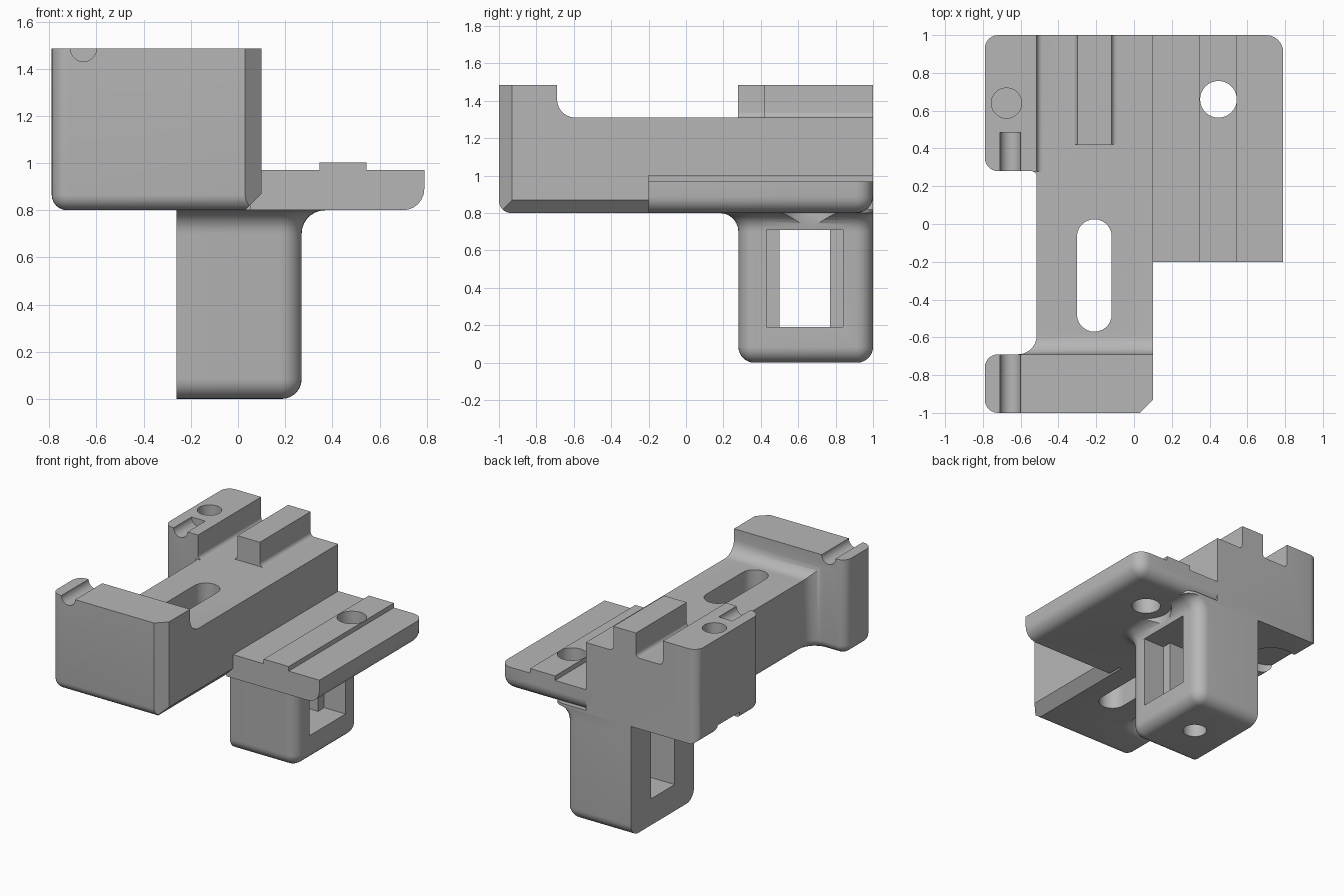
import bpy, bmesh, math
from mathutils import Vector

if "Cube" in bpy.data.objects:
    bpy.data.objects.remove(bpy.data.objects["Cube"])

grey = bpy.data.materials.new("plain grey")
grey.diffuse_color = (0.47, 0.47, 0.47, 1)
grey.use_nodes = True
grey.node_tree.nodes["Principled BSDF"].inputs["Base Color"].default_value = grey.diffuse_color


def rounded(corners, n=7):
    """2D outline from (a, b, radius) corners; rounded corners are right angles."""
    out = []
    for i, (a, b, r) in enumerate(corners):
        p = Vector((a, b))
        if r == 0:
            out.append(p)
            continue
        u = (Vector(corners[i - 1][:2]) - p).normalized()
        v = (Vector(corners[(i + 1) % len(corners)][:2]) - p).normalized()
        c = p + (u + v) * r
        for k in range(n + 1):
            t = math.pi / 2 * k / n
            out.append(c - (v * math.cos(t) + u * math.sin(t)) * r)
    return out


def make(name, bm):
    bmesh.ops.recalc_face_normals(bm, faces=bm.faces)
    me = bpy.data.meshes.new(name)
    bm.to_mesh(me)
    bm.free()
    me.materials.append(grey)
    ob = bpy.data.objects.new(name, me)
    bpy.context.collection.objects.link(ob)
    return ob


def loft(name, rings):
    bm = bmesh.new()
    vs = [[bm.verts.new(p) for p in ring] for ring in rings]
    n = len(vs[0])
    for lo, hi in zip(vs, vs[1:]):
        for i in range(n):
            j = (i + 1) % n
            bm.faces.new((lo[i], lo[j], hi[j], hi[i]))
    bm.faces.new(vs[0][::-1])
    bm.faces.new(vs[-1])
    return make(name, bm)


def prism(name, corners, axis, lo, hi):
    place = {'x': lambda a, b, h: (h, a, b),
             'y': lambda a, b, h: (a, h, b),
             'z': lambda a, b, h: (a, b, h)}[axis]
    pts = rounded(corners)
    return loft(name, [[place(p.x, p.y, h) for p in pts] for h in (lo, hi)])


def rect(a0, a1, b0, b1, r=0):
    return [(a0, b0, r), (a1, b0, r), (a1, b1, r), (a0, b1, r)]


def cylinder(name, a, b, r, axis, lo, hi, n=40):
    pts = [(a + r * math.cos(2 * math.pi * i / n),
            b + r * math.sin(2 * math.pi * i / n), 0) for i in range(n)]
    return prism(name, pts, axis, lo, hi)


def combine(ob, other, op='DIFFERENCE'):
    """Apply a boolean and remove the helper."""
    m = ob.modifiers.new("bool", 'BOOLEAN')
    m.operation, m.object, m.solver = op, other, 'EXACT'
    dg = bpy.context.evaluated_depsgraph_get()
    dg.update()
    me = bpy.data.meshes.new_from_object(ob.evaluated_get(dg))
    ob.modifiers.clear()
    ob.data = me
    bpy.data.objects.remove(other)


def round_edges(ob, rule, offset):
    bm = bmesh.new()
    bm.from_mesh(ob.data)
    edges = [e for e in bm.edges if rule(*(v.co for v in e.verts))]
    bmesh.ops.bevel(bm, geom=edges, offset=offset, segments=6, profile=0.5,
                    affect='EDGES', clamp_overlap=False)
    bmesh.ops.recalc_face_normals(bm, faces=bm.faces)
    bm.to_mesh(ob.data)
    bm.free()


# main body: C-shaped plan, bottom rim rounded on the front and left
body = prism("bracket_body", [
    (0.10, -0.93, 0), (0.10, 1, 0), (-0.79, 1, 0), (-0.79, 0.28, 0.07),
    (-0.515, 0.28, 0.03), (-0.515, -0.69, 0.10), (-0.79, -0.69, 0.07),
    (-0.79, -1, 0.07), (0.03, -1, 0)], 'z', 0.80, 1.485)
round_edges(body, lambda p, q: max(p.z, q.z) < 0.81 and min(p.y, q.y) < 0.999
            and min(p.x, q.x) < 0.02, 0.065)

# lowered deck, rounded up into the front block and the rear left block
combine(body, prism("deck_cut", [
    (-0.69, 1.6, 0), (-0.69, 1.31, 0.10), (0.279, 1.31, 0), (0.279, 1.6, 0)],
    'x', -0.9, 0.3))
combine(body, prism("rear_deck_cut", [
    (-0.515, 1.6, 0), (-0.515, 1.31, 0.03), (0.3, 1.31, 0), (0.3, 1.6, 0)],
    'y', 0.2, 1.1))

# softened deck edge, lower right chamfer, rounded rear left corner
combine(body, prism("deck_edge_cut", [
    (-0.53, 1.295, 0), (-0.485, 1.34, 0), (-0.53, 1.34, 0)], 'y', -0.58, 0.25))
combine(body, prism("chamfer_cut", [
    (0.01, 0.78, 0), (0.12, 0.78, 0), (0.12, 0.89, 0)], 'y', -1.1, -0.1))
corner = [(-0.85, 0.93), (-0.85, 1.05), (-0.72, 1.05)]
corner += [(-0.72 - 0.07 * math.sin(t * math.pi / 12),
            0.93 + 0.07 * math.cos(t * math.pi / 12)) for t in range(7)]
combine(body, prism("corner_cut", [(a, b, 0) for a, b in corner], 'z', 0.7, 1.6))

# string grooves, blind hole, underside recess and long slot
for lo, hi in ((-1.1, -0.6), (0.2, 0.485)):
    combine(body, cylinder("groove_cut", -0.655, 1.485, 0.055, 'y', lo, hi))
combine(body, cylinder("blind_hole_cut", -0.675, 0.64, 0.08, 'z', 1.1, 1.6))
combine(body, cylinder("recess_cut", -0.675, 0.64, 0.17, 'z', 0.7, 0.86))
combine(body, prism("slot_cut", rect(-0.302, -0.118, -0.57, 0.025, 0.0915),
                    'z', 0.6, 1.6))

# ridge on the deck with flared foot
ridge = prism("ridge", [
    (-0.335, 1.25, 0), (-0.335, 1.31, 0), (-0.30, 1.31, 0.03), (-0.30, 1.485, 0),
    (-0.12, 1.485, 0), (-0.12, 1.31, 0.03), (-0.085, 1.31, 0), (-0.085, 1.25, 0)],
    'y', 0.42, 1.0)

# side plate with raised rail
plate = prism("side_plate", rect(0.05, 0.79, -0.20, 1.0), 'z', 0.80, 0.97)


def plate_edge(p, q):
    right = min(p.x, q.x) > 0.78
    back = min(p.y, q.y) > 0.99
    bottom = max(p.z, q.z) < 0.81
    return (right and back) or (bottom and (right or back))


round_edges(plate, plate_edge, 0.09)
rail = prism("rail", rect(0.345, 0.545, -0.20, 1.0), 'z', 0.90, 1.003)

# leg: rounded at the foot, flared at the top, flat on the left
def leg_ring(z, grow, back):
    x, y = 0.27 + grow, 0.28 - grow
    r = max(0.012, 0.09 + grow)
    pts = rounded([(-0.26, y, 0), (x, y, r),
                   (x, 1 + back, max(0.012, 0.09 + back)), (-0.26, 1 + back, 0)])
    return [(p.x, p.y, z) for p in pts]


rings = []
for k in range(8):
    t = math.pi / 2 * k / 7
    inset = -0.085 * (1 - math.sin(t))
    rings.append(leg_ring(0.085 * (1 - math.cos(t)), inset, inset))
for k in range(8):
    t = math.pi / 2 * k / 7
    rings.append(leg_ring(0.70 + 0.10 * math.sin(t), 0.10 * (1 - math.cos(t)), 0))
rings.append(leg_ring(0.82, 0.10, 0))
leg = loft("leg", rings)

# stepped window, foot hole and bolt head clearance
combine(leg, prism("window_cut", rect(0.50, 0.77, 0.19, 0.71), 'x', -0.4, 0.5))
combine(leg, prism("window_step_cut", rect(0.43, 0.84, 0.19, 0.71), 'x', 0.10, 0.5))
combine(leg, cylinder("foot_hole_cut", 0.0, 0.64, 0.08, 'z', -0.1, 0.3))
combine(leg, cylinder("clearance_cut", 0.447, 0.66, 0.172, 'z', 0.6, 0.80))

# fuse all parts and drill the plate hole
for part in (ridge, plate, rail, leg):
    combine(body, part, 'UNION')
combine(body, cylinder("bolt_hole_cut", 0.447, 0.66, 0.097, 'z', 0.75, 1.1))

bpy.ops.object.select_all(action='DESELECT')
body.select_set(True)
bpy.context.view_layer.objects.active = body
bpy.ops.object.shade_smooth_by_angle(angle=math.radians(30))
